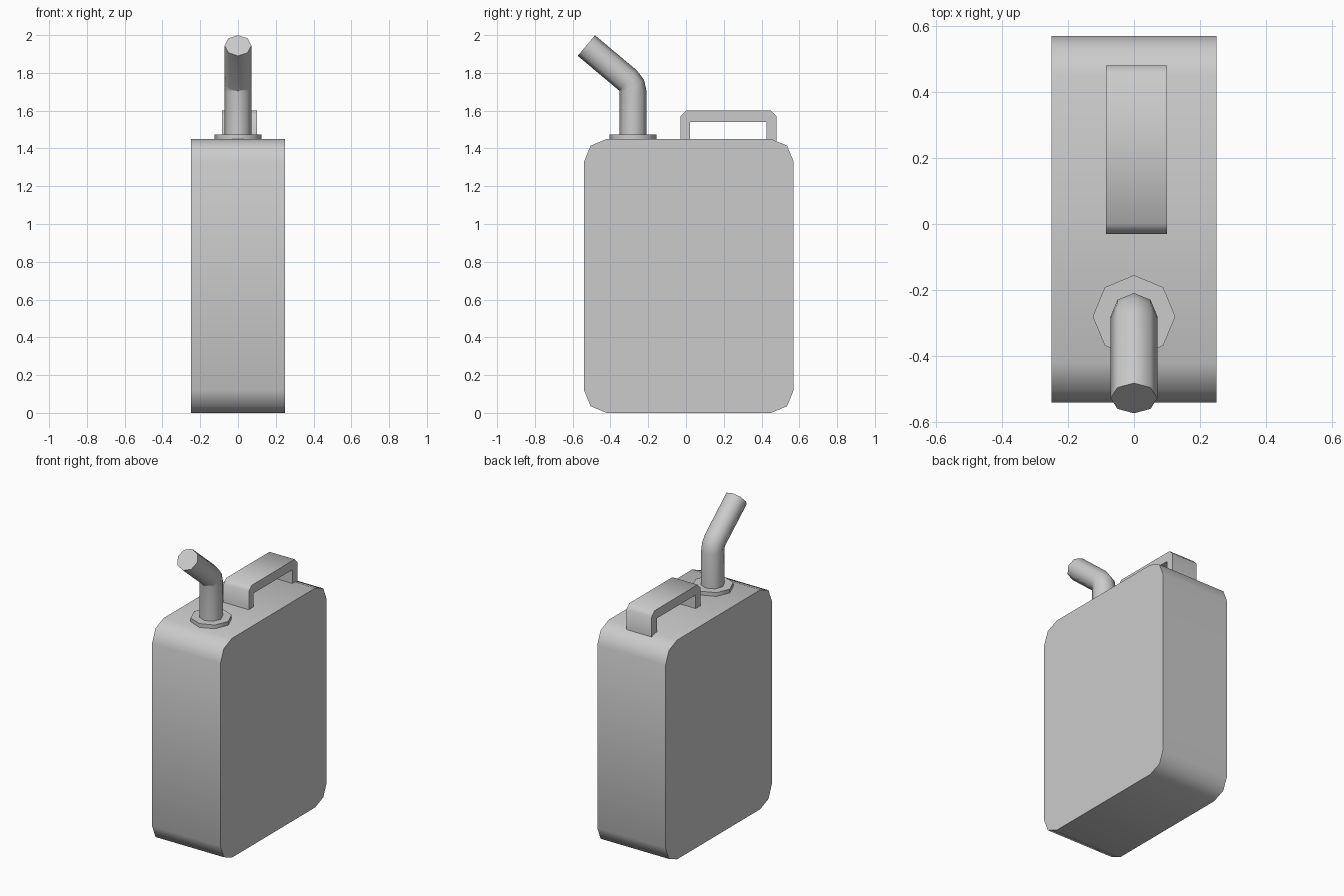
import bpy
from math import sin, cos, pi, radians
from mathutils import Vector

if "Cube" in bpy.data.objects:
    bpy.data.objects.remove(bpy.data.objects["Cube"])


def make(name, verts, faces):
    mesh = bpy.data.meshes.new(name)
    mesh.from_pydata(verts, [], faces)
    obj = bpy.data.objects.new(name, mesh)
    bpy.context.collection.objects.link(obj)
    bpy.ops.object.select_all(action='DESELECT')
    obj.select_set(True)
    bpy.context.view_layer.objects.active = obj
    bpy.ops.object.mode_set(mode='EDIT')
    bpy.ops.mesh.select_all(action='SELECT')
    bpy.ops.mesh.normals_make_consistent(inside=False)
    bpy.ops.object.mode_set(mode='OBJECT')
    bpy.ops.object.shade_smooth_by_angle(angle=radians(60))
    return obj


def loft(name, rings):
    """Bridge equal-sized rings and cap both ends."""
    n = len(rings[0])
    verts = [p for ring in rings for p in ring]
    faces = [(k*n + i, k*n + (i+1) % n, (k+1)*n + (i+1) % n, (k+1)*n + i)
             for k in range(len(rings) - 1) for i in range(n)]
    faces += [tuple(range(n)), tuple(range(len(verts) - n, len(verts)))]
    return make(name, verts, faces)


def extrude_x(name, profile, x0, x1):
    """Extrude a (y, z) outline along x."""
    return loft(name, [[(x, y, z) for y, z in profile] for x in (x0, x1)])


def octagon(center, radius, tilt=0.0):
    """Octagon ring whose plane is tilted about x."""
    side = Vector((0, cos(tilt), sin(tilt)))
    return [Vector(center) + radius * (Vector((cos(a), 0, 0)) + side * sin(a))
            for a in (i * pi / 4 for i in range(8))]


# Can body: rounded rectangle with two-segment corners
r, y0, y1, z1 = 0.12, -0.54, 0.57, 1.45
corners = [(y1 - r, z1 - r, 0), (y0 + r, z1 - r, 90),
           (y0 + r, r, 180), (y1 - r, r, 270)]
outline = [(cy + r * cos(radians(a + s)), cz + r * sin(radians(a + s)))
           for cy, cz, a in corners for s in (0, 45, 90)]
extrude_x("can_body", outline, -0.25, 0.25)

# Carry handle: chamfered arch
extrude_x("carry_handle", [
    (-0.03, 1.42), (-0.03, 1.57), (0.0, 1.60), (0.45, 1.60), (0.48, 1.57),
    (0.48, 1.42), (0.425, 1.42), (0.425, 1.54), (0.02, 1.54), (0.02, 1.42)],
    -0.085, 0.10)

# Spout collar
loft("spout_collar", [octagon((0, -0.28, z), 0.125) for z in (1.45, 1.475)])

# Spout: upright tube, two-step bend, slanted tube
tube, bend = 0.071, 0.073
pivot = Vector((0, -0.28 - bend, 1.703))
rings = [octagon((0, -0.28, 1.45), tube)]
for deg in (0, 25, 50):
    t = radians(deg)
    center = pivot + bend * Vector((0, cos(t), sin(t)))
    rings.append(octagon(center, tube, t))
tip = center + 0.289 * Vector((0, -sin(t), cos(t)))
rings.append(octagon(tip, tube, t))
loft("spout", rings)
